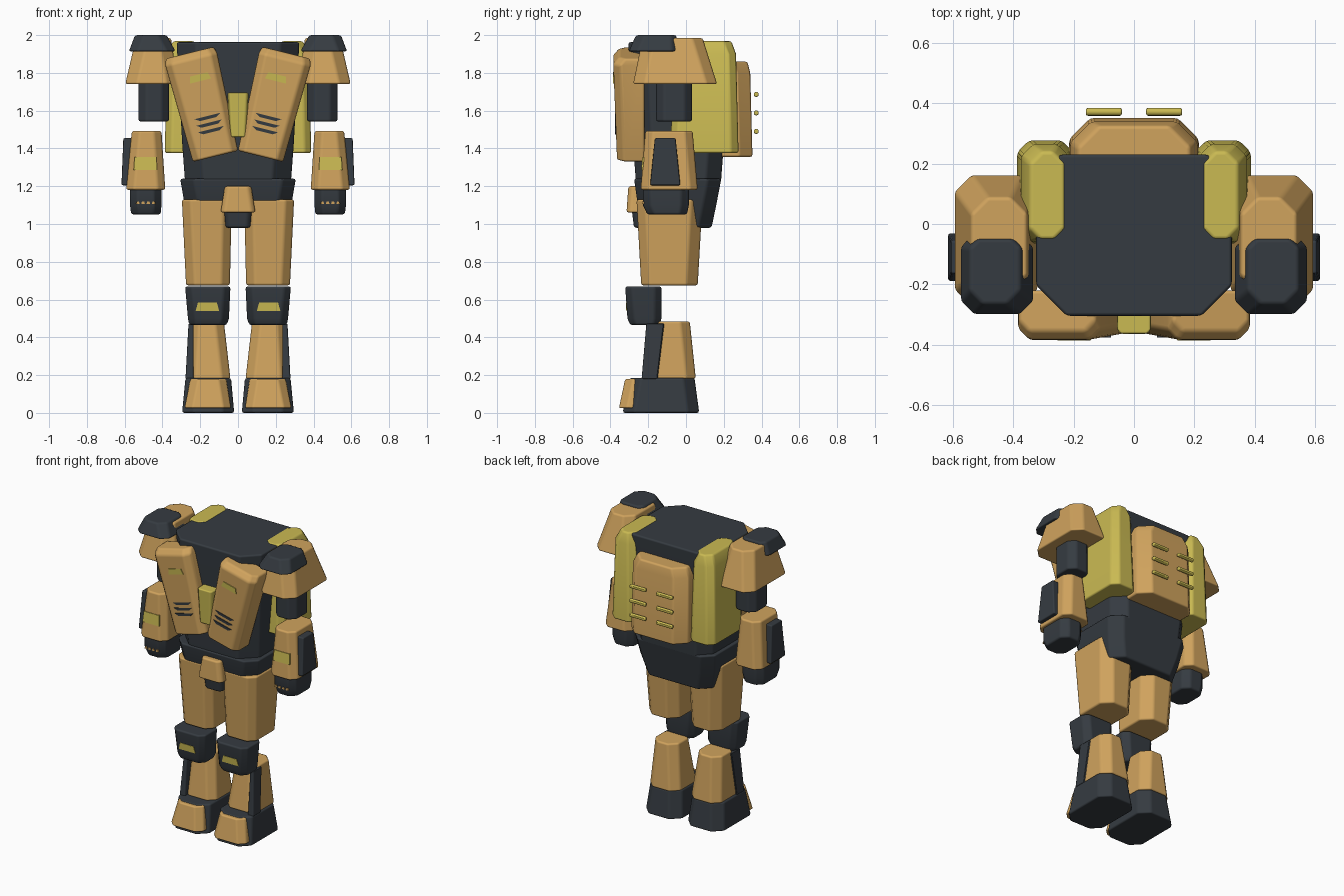
import bpy, bmesh
from math import radians
from mathutils import Matrix

if "Cube" in bpy.data.objects:
    bpy.data.objects.remove(bpy.data.objects["Cube"], do_unlink=True)


def material(name, rgb):
    m = bpy.data.materials.new(name)
    m.use_nodes = True
    m.diffuse_color = (*rgb, 1)
    m.node_tree.nodes["Principled BSDF"].inputs["Base Color"].default_value = (*rgb, 1)
    return m


GOLD = material("warm gold", (0.63, 0.366, 0.11))
YELLOW = material("dull yellow", (0.59, 0.49, 0.085))
DARK = material("dark slate", (0.036, 0.044, 0.053))


def finish(name, bm, mat, bevel):
    bmesh.ops.recalc_face_normals(bm, faces=bm.faces)
    for f in bm.faces:
        f.smooth = bevel > 0
    me = bpy.data.meshes.new(name)
    bm.to_mesh(me)
    bm.free()
    me.materials.append(mat)
    ob = bpy.data.objects.new(name, me)
    bpy.context.collection.objects.link(ob)
    if bevel:
        b = ob.modifiers.new("rounded edges", "BEVEL")
        b.width, b.segments, b.limit_method = bevel, 2, "ANGLE"
        b.harden_normals = True
    return ob


def outline(ring, front, back):
    """Rectangle (z, x0, x1, y0, y1) with its front and back corners cut off."""
    z, x0, x1, y0, y1 = ring
    pts = []
    for x, y, sx, sy, c, flip in ((x0, y0, 1, 1, front, 0), (x1, y0, -1, 1, front, 1),
                                  (x1, y1, -1, -1, back, 0), (x0, y1, 1, -1, back, 1)):
        if c == 0:
            pts.append((x, y, z))
            continue
        corner = [(x, y + sy * c, z), (x + sx * c, y, z)]
        pts += corner[::-1] if flip else corner
    return pts


def block(name, mat, rings, front=0.04, back=0.04, bevel=0.012, turn=None, side=1):
    """Loft cut-corner outlines from bottom to top."""
    bm = bmesh.new()
    loops = [[bm.verts.new(p) for p in outline(r, front, back)] for r in rings]
    n = len(loops[0])
    for a, b in zip(loops, loops[1:]):
        for i in range(n):
            j = (i + 1) % n
            bm.faces.new((a[i], a[j], b[j], b[i]))
    bm.faces.new(loops[0])
    bm.faces.new(loops[-1])
    if turn:
        bm.transform(turn)
    bm.transform(Matrix.Diagonal((side, 1, 1, 1)))
    return finish(name, bm, mat, bevel)


def plate(name, mat, x, z, w_low, w_high, h, y_low, y_high, **kw):
    """Thin painted marking lying on a front surface."""
    block(name, mat, [(z - h / 2, x - w_low / 2, x + w_low / 2, y_low - 0.004, y_low + 0.005),
                      (z + h / 2, x - w_high / 2, x + w_high / 2, y_high - 0.004, y_high + 0.005)],
          0, 0, 0, **kw)


def bar(name, mat, x, y, z, length, radius):
    bm = bmesh.new()
    bmesh.ops.create_cone(bm, cap_ends=True, segments=12, radius1=radius, radius2=radius, depth=length)
    bm.transform(Matrix.Translation((x, y, z)) @ Matrix.Rotation(radians(90), 4, "Y"))
    finish(name, bm, mat, radius * 0.7)


# Trunk
block("torso", DARK, [(1.22, -.28, .28, -.265, .185), (1.42, -.295, .295, -.28, .2),
                      (1.963, -.325, .325, -.305, .232)], 0.1, 0.08)
block("pelvis", DARK, [(.98, -.25, .25, -.2, .135), (1.1, -.282, .282, -.255, .16),
                       (1.24, -.306, .306, -.275, .187)], 0.07, 0.07)
block("crotch_guard", DARK, [(.98, -.065, .065, -.275, -.1), (1.1, -.075, .075, -.29, -.1)], 0.02, 0)
block("belt_buckle", GOLD, [(1.06, -.092, .092, -.315, -.2), (1.2, -.07, .07, -.305, -.2)], 0.02, 0)
block("chest_core", YELLOW, [(1.46, -.045, .045, -.355, -.25), (1.695, -.056, .056, -.365, -.25)], 0.012, 0)

# Backpack
block("backpack", GOLD, [(1.355, -.215, .215, .14, .352), (1.8, -.212, .212, .14, .34),
                         (1.86, -.185, .185, .14, .325)], 0, 0.07)

for side, label in ((1, "left_"), (-1, "right_")):
    def part(name, mat, rings, *args, **kw):
        block(label + name, mat, rings, *args, side=side, **kw)

    # Chest flaps lean outwards at the top
    lean = Matrix.Translation((.187, 0, 1.63)) @ Matrix.Rotation(radians(14), 4, "Y")
    part("chest_flap", GOLD, [(-.28, -.123, .123, -.365, -.22), (.25, -.141, .141, -.385, -.22),
                              (.285, -.13, .13, -.355, -.22)], 0.035, 0, turn=lean)
    plate(label + "chest_mark", YELLOW, -.02, .144, .115, .095, .036, -.3815, -.383, turn=lean, side=side)
    for i in range(3):
        plate(label + f"chest_vent_{i + 1}", DARK, -.01, -.143 + i * .036, .09, .14, .017,
              -.371, -.372, turn=lean, side=side)

    # Side pack and backpack bars
    part("side_pack", YELLOW, [(1.375, .2, .388, -.085, .278), (1.9, .215, .375, -.06, .265),
                               (1.968, .23, .345, -.05, .24)], 0.035, 0.04)
    for i in range(3):
        bar(label + f"back_bar_{i + 1}", YELLOW, side * .1, .372, 1.49 + i * .098, .12, .014)

    # Arm
    part("shoulder", GOLD, [(1.74, .318, .597, -.28, .165), (1.985, .355, .54, -.23, .088)], 0.06, 0.055)
    part("shoulder_cap", DARK, [(1.913, .33, .578, -.303, -.045), (2.0, .378, .545, -.265, -.05)], 0.045, 0.03)
    part("upper_arm", DARK, [(1.542, .365, .527, -.158, .032), (1.8, .365, .527, -.158, .032)])
    part("forearm", GOLD, [(1.18, .385, .592, -.24, .062), (1.493, .405, .562, -.215, .035)])
    part("forearm_guard", DARK, [(1.205, .56, .617, -.19, -.03), (1.455, .55, .607, -.165, -.055)], 0, 0, 0.008)
    plate(label + "forearm_mark", YELLOW, .49, 1.32, .125, .115, .07, -.233, -.226, side=side)
    part("hand", DARK, [(1.05, .41, .565, -.205, .005), (1.1, .405, .572, -.228, .015),
                        (1.2, .405, .572, -.228, .015)], 0.04, 0.04)
    for i in range(4):
        plate(label + f"knuckle_{i + 1}", GOLD, .4465 + i * .028, 1.112, .02, .012, .014, -.228, -.228, side=side)

    # Leg
    part("thigh", GOLD, [(.675, .043, .275, -.237, .062), (1.13, .033, .297, -.262, .088)], 0.045, 0.06)
    part("knee", DARK, [(.465, .06, .258, -.295, -.14), (.5, .048, .265, -.31, -.13),
                        (.67, .04, .28, -.322, -.13)], 0.035, 0.035)
    plate(label + "knee_mark", YELLOW, .162, .562, .125, .1, .045, -.312, -.315, side=side)
    part("shin", GOLD, [(.18, .04, .27, -.215, .052), (.485, .075, .252, -.175, .02)], 0.045, 0.05)
    part("shin_guard", DARK, [(.18, .235, .278, -.235, -.15), (.472, .235, .262, -.21, -.115)], 0.006, 0.006, 0.005)
    part("foot", DARK, [(0, .02, .296, -.335, .07), (.185, .037, .278, -.3, .045)], 0.06, 0.06)
    part("toe_cap", GOLD, [(.025, .037, .283, -.355, -.27), (.18, .062, .252, -.322, -.265)], 0.04, 0)
